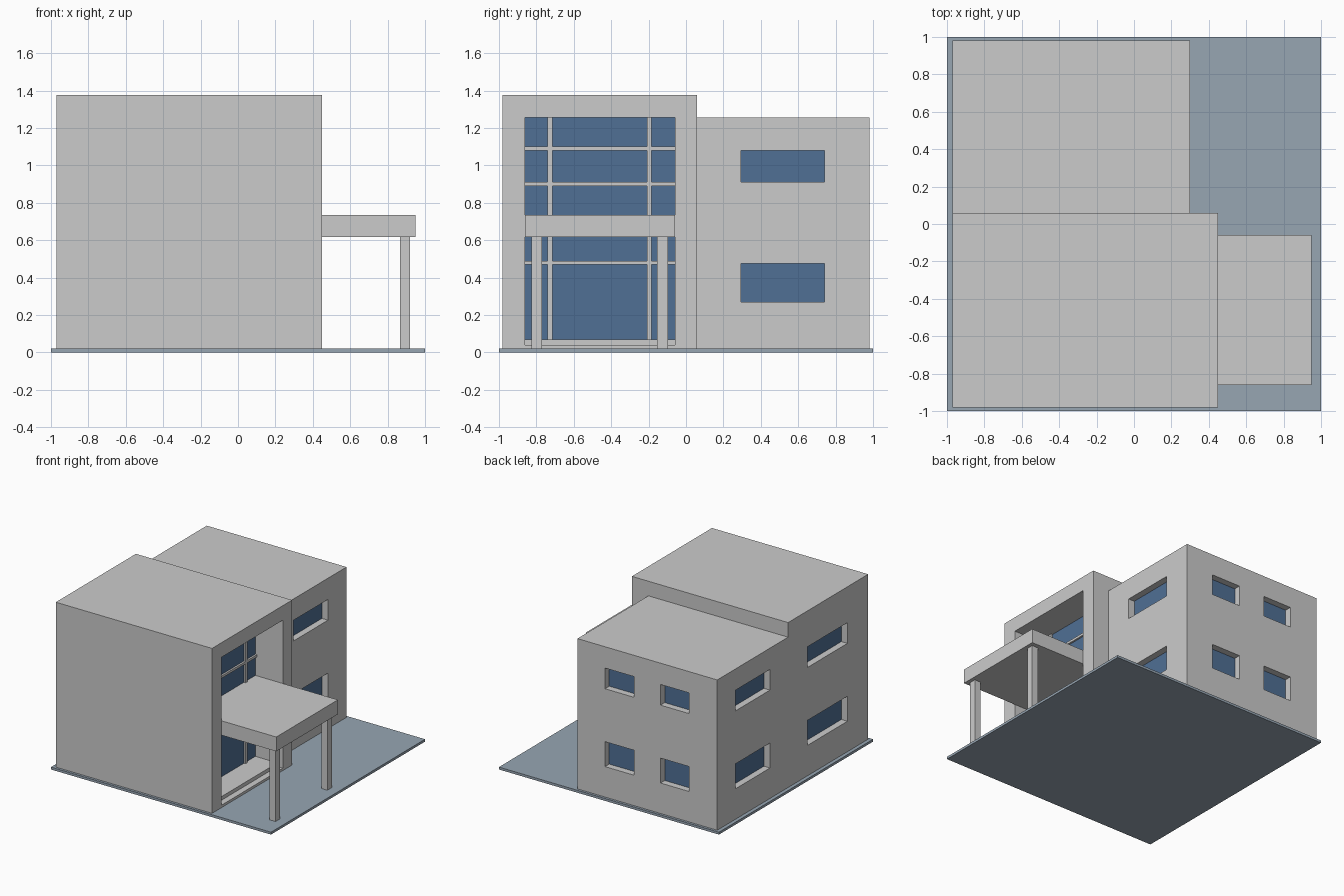
import bpy, bmesh

if "Cube" in bpy.data.objects:
    bpy.data.objects.remove(bpy.data.objects["Cube"])


def material(name, rgb):
    m = bpy.data.materials.new(name)
    m.diffuse_color = (*rgb, 1)
    m.use_nodes = True
    m.node_tree.nodes["Principled BSDF"].inputs["Base Color"].default_value = m.diffuse_color
    return m


GLASS = material("glass_blue", (0.08, 0.16, 0.30))
PAVING = material("paving_grey", (0.31, 0.38, 0.45))


def boxes(name, specs, mat=None):
    """One object made of boxes, each given as ((x0, x1), (y0, y1), (z0, z1))."""
    bm = bmesh.new()
    for spec in specs:
        for v in bmesh.ops.create_cube(bm, size=1)["verts"]:
            v.co = [(a + b) / 2 + c * (b - a) for c, (a, b) in zip(v.co, spec)]
    mesh = bpy.data.meshes.new(name)
    bm.to_mesh(mesh)
    bm.free()
    if mat:
        mesh.materials.append(mat)
    ob = bpy.data.objects.new(name, mesh)
    bpy.context.collection.objects.link(ob)
    return ob


def carve(ob, specs):
    """Cut box-shaped recesses out of an object."""
    cutter = boxes(ob.name + "_cutter", specs)
    cutter.hide_render = True
    mod = ob.modifiers.new("openings", 'BOOLEAN')
    mod.operation, mod.solver, mod.object = 'DIFFERENCE', 'EXACT', cutter
    bpy.context.view_layer.objects.active = ob
    bpy.ops.object.modifier_apply(modifier=mod.name)
    bpy.data.objects.remove(cutter)


LEFT, FRONT_X, BACK_X, BACK_Y = -0.97, 0.45, 0.30, 0.98
REVEAL, PANE = 0.06, 0.005
FLOORS = [(0.27, 0.475), (0.91, 1.08)]
SIDE_Y = (0.295, 0.74)

# Ground slab
boxes("ground_slab", [((-1, 1), (-1, 1), (0, 0.02))], PAVING)

# Building volumes
front = boxes("front_block", [((LEFT, FRONT_X), (-0.98, 0.06), (0.02, 1.375))])
back = boxes("back_block", [((LEFT, BACK_X), (0.06, BACK_Y), (0.02, 1.255))])

# Window recesses on both floors, with panes at their backs
front_cuts, back_cuts, panes = [], [], []
for z in FLOORS:
    for cuts, y in ((front_cuts, (-0.71, -0.19)), (back_cuts, SIDE_Y)):
        cuts.append(((LEFT - 0.1, LEFT + REVEAL), y, z))
        panes.append(((LEFT + REVEAL - PANE, LEFT + REVEAL), y, z))
    back_cuts.append(((BACK_X - REVEAL, BACK_X + 0.1), SIDE_Y, z))
    panes.append(((BACK_X - REVEAL, BACK_X - REVEAL + PANE), SIDE_Y, z))
    for x in ((-0.715, -0.455), (-0.215, 0.05)):
        back_cuts.append((x, (BACK_Y - REVEAL, BACK_Y + 0.1), z))
        panes.append((x, (BACK_Y - REVEAL, BACK_Y - REVEAL + PANE), z))

# Tall entrance recess
ENTRY_Y, ENTRY_Z, WALL = (-0.86, -0.06), (0.04, 1.255), 0.20
front_cuts.append(((WALL - PANE, FRONT_X + 0.1), ENTRY_Y, ENTRY_Z))
carve(front, front_cuts)
carve(back, back_cuts)
boxes("window_panes", panes, GLASS)
boxes("entrance_glass", [((WALL - PANE, WALL), ENTRY_Y, ENTRY_Z)], GLASS)

# Glazing bars and entrance step
bar_x = (WALL, WALL + 0.015)
bars = [(bar_x, (y - 0.0125, y + 0.0125), ENTRY_Z) for y in (-0.727, -0.197)]
bars += [(bar_x, ENTRY_Y, (z - 0.01, z + 0.01)) for z in (0.48, 0.90, 1.09)]
boxes("glazing_bars", bars)
boxes("entrance_step", [((WALL, 0.40), ENTRY_Y, (0.04, 0.07))])

# Porch canopy and posts
boxes("porch_canopy", [((WALL, 0.95), ENTRY_Y, (0.617, 0.735))])
boxes("porch_posts", [((0.865, 0.92), (y - 0.029, y + 0.029), (0.02, 0.617))
                      for y in (-0.798, -0.125)])
